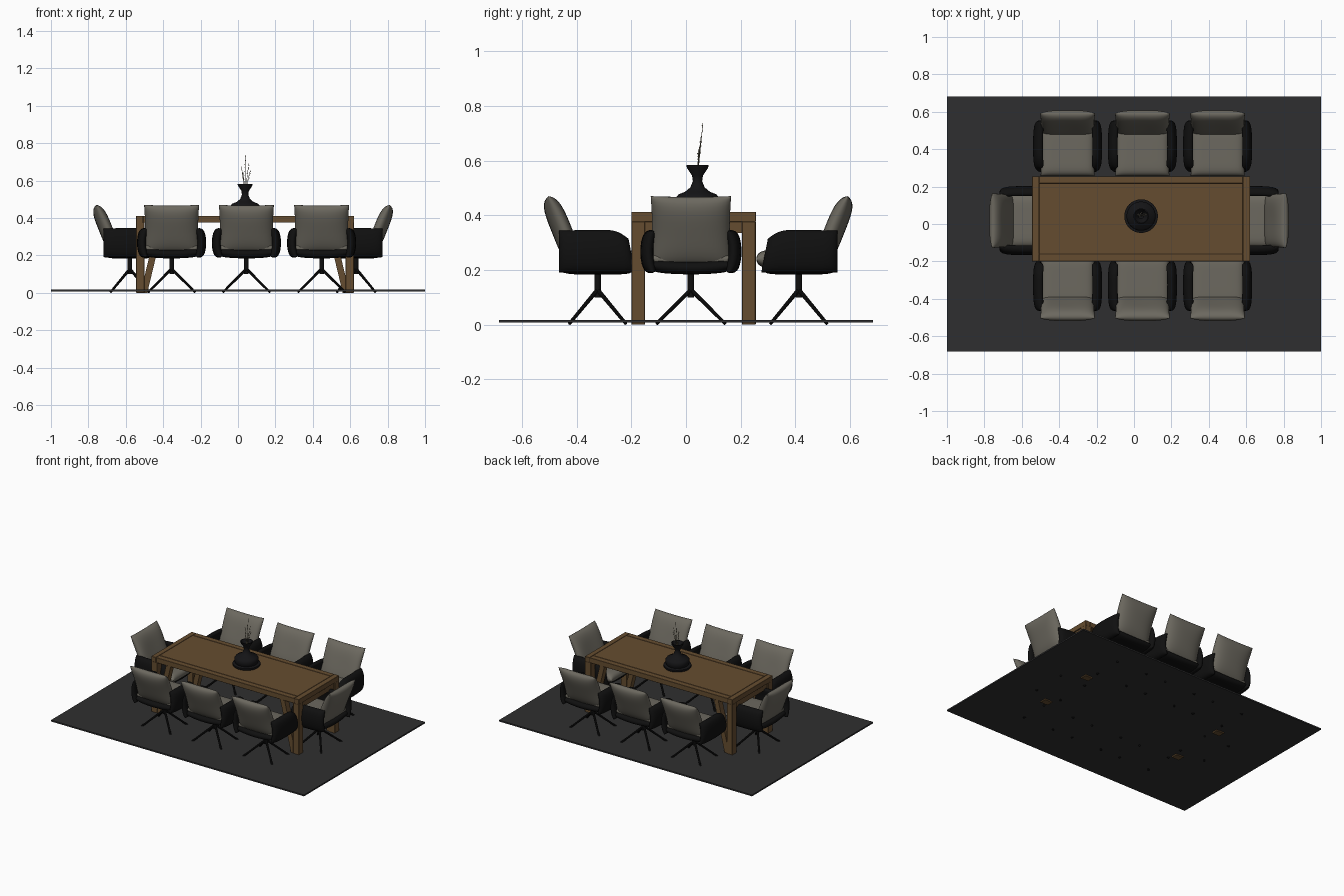
import bpy, bmesh, math, random
from mathutils import Vector, Matrix

random.seed(4)
cube = bpy.data.objects.get("Cube")
if cube:
    bpy.data.objects.remove(cube, do_unlink=True)


def material(name, rgb):
    m = bpy.data.materials.new(name)
    m.use_nodes = True
    m.diffuse_color = (*rgb, 1)
    m.node_tree.nodes["Principled BSDF"].inputs["Base Color"].default_value = (*rgb, 1)
    return m


WOOD = material("oak wood", (0.13, 0.073, 0.029))
SEAM = material("dark wood seam", (0.04, 0.022, 0.01))
FABRIC = material("grey fabric", (0.15, 0.14, 0.115))
BLACK = material("black shell", (0.005, 0.005, 0.005))
RUG = material("charcoal rug", (0.028, 0.028, 0.029))
VASE = material("black ceramic", (0.007, 0.007, 0.008))
DRIED = material("dried stems", (0.16, 0.14, 0.09))
PETAL = material("pale blossom", (0.4, 0.36, 0.27))


def finish(name, bm, mat, smooth=False):
    bmesh.ops.recalc_face_normals(bm, faces=bm.faces)
    mesh = bpy.data.meshes.new(name)
    bm.to_mesh(mesh)
    bm.free()
    mesh.materials.append(mat)
    for p in mesh.polygons:
        p.use_smooth = smooth
    obj = bpy.data.objects.new(name, mesh)
    bpy.context.scene.collection.objects.link(obj)
    return obj


def box(name, mat, lo, hi, bevel=0):
    bm = bmesh.new()
    lo, hi = Vector(lo), Vector(hi)
    bmesh.ops.create_cube(bm, size=1)
    for v in bm.verts:
        v.co = (lo + hi) / 2 + v.co * (hi - lo)
    if bevel:
        bmesh.ops.bevel(bm, geom=bm.edges[:], offset=bevel, segments=1, affect='EDGES')
    return finish(name, bm, mat)


def add_rod(bm, a, b, r1, r2, sides=10):
    a, b = Vector(a), Vector(b)
    turn = (b - a).to_track_quat('Z', 'Y').to_matrix().to_4x4()
    bmesh.ops.create_cone(bm, cap_ends=True, segments=sides, radius1=r1, radius2=r2,
                          depth=(b - a).length, matrix=Matrix.Translation((a + b) / 2) @ turn)


def pillow(name, mat, place, power, n=18):
    """Two grids welded at the rim; place maps (u, v, thickness) to a point."""
    bm = bmesh.new()
    ts = [math.sin(math.pi * (i / n - 0.5)) for i in range(n + 1)]
    for side in (-1, 1):
        rows = []
        for u in ts:
            rows.append([bm.verts.new(place(u, v, side * math.sqrt(
                max(0, (1 - abs(u) ** power) * (1 - abs(v) ** power))))) for v in ts])
        for r, s in zip(rows, rows[1:]):
            for j in range(n):
                bm.faces.new((r[j], s[j], s[j + 1], r[j + 1]))
    bmesh.ops.remove_doubles(bm, verts=bm.verts, dist=0.00005)
    return finish(name, bm, mat, True)


# Rug
box("rug", RUG, (-1, -0.683, 0.008), (1, 0.683, 0.018))

# Table: framed top on a core, splayed twin legs, end rails
X0, X1, Y0, Y1, TOP, EDGE, GAP = -0.545, 0.62, -0.2, 0.255, 0.412, 0.038, 0.003
box("table_core", SEAM, (X0 + .002, Y0 + .002, 0.38), (X1 - .002, Y1 - .002, TOP - 0.002))
box("table_centre_panel", WOOD, (X0 + EDGE, Y0 + EDGE + GAP, 0.377), (X1 - EDGE, Y1 - EDGE - GAP, TOP), 0.001)
for label, a, b in (("front", Y0, Y0 + EDGE), ("rear", Y1 - EDGE, Y1)):
    box(f"table_{label}_border", WOOD, (X0 + EDGE, a, 0.376), (X1 - EDGE, b, TOP), 0.001)
for label, a, b in (("right", X0, X0 + EDGE - GAP), ("left", X1 - EDGE + GAP, X1)):
    box(f"table_{label}_border", WOOD, (a, Y0, 0.376), (b, Y1, TOP), 0.001)
for xname, x, s in (("right", X0, 1), ("left", X1, -1)):
    xa, xb = sorted((x + s * 0.008, x + s * 0.038))
    box(f"table_{xname}_end_rail", WOOD, (xa, Y0 + 0.03, 0.335), (xb, Y1 - 0.03, 0.378))
    for yname, y in (("front", Y0), ("rear", Y1 - 0.05)):
        xa, xb = sorted((x, x + s * 0.045))
        box(f"table_{xname}_{yname}_post", WOOD, (xa, y, 0), (xb, y + 0.05, 0.378), 0.002)
        brace = box(f"table_{xname}_{yname}_brace", WOOD, (-.018, y + 0.004, 0), (.018, y + 0.046, 0.378))
        for v in brace.data.vertices:
            v.co.x += x + s * (0.042 + 0.24 * v.co.z)


# Chair parts, facing +y around the pedestal
def back_shape(u, v, w):
    x = 0.147 * u * (1 - 0.035 * (1 - v * v))
    z = 0.341 + 0.129 * v * (1 - 0.035 * (1 - u * u))
    return (x, -0.13 - 0.05 * v + 0.012 * (1 - v * v) * u * u + 0.034 * w, z + 0.012 * w)


def seat_shape(u, v, w):
    return (0.144 * u * (1 - 0.02 * (1 - v * v)), 0.02 + 0.135 * v, 0.24 + 0.033 * w)


def pan_shape(u, v, w):
    return (0.158 * u * math.sqrt(1 - 0.12 * v * v), 0.135 * v * math.sqrt(1 - 0.12 * u * u),
            0.208 + 0.01 * u * u + 0.024 * w)


def arm_shape(side):
    def shape(u, v, w):
        front = max(0, u - 0.3) / 0.7
        y = -0.002 + 0.139 * u - 0.012 * front * (v + 1) * (v > -1)
        z = 0.267 + 0.079 * v * math.sqrt(1 - 0.06 * u * u) - 0.03 * front ** 2 * (v + 1) / 2
        x = 0.163 - 0.016 * v * v - 0.008 * u * u + 0.022 * w
        return (side * x, y, z)
    return shape


parts = [pillow("chair_back_cushion", FABRIC, back_shape, 4),
         pillow("chair_seat_cushion", FABRIC, seat_shape, 8),
         pillow("chair_seat_pan", BLACK, pan_shape, 8),
         pillow("chair_right_arm", BLACK, arm_shape(-1), 8),
         pillow("chair_left_arm", BLACK, arm_shape(1), 8)]
bm = bmesh.new()
add_rod(bm, (0, 0, 0.1), (0, 0, 0.195), 0.012, 0.012, 14)
for sx in (-1, 1):
    for sy in (-1, 1):
        add_rod(bm, (0, 0, 0.128), (sx * 0.125, sy * 0.103, 0.004), 0.008, 0.006)
parts.append(finish("chair_pedestal", bm, BLACK))

# Place the eight chairs as linked copies
seats = [("right_end", -0.578, 0.018, -90), ("left_end", 0.632, 0.018, 90)]
for col, x in (("right", -0.355), ("middle", 0.045), ("left", 0.447)):
    seats += [(f"front_{col}", x, -0.323, 0), (f"rear_{col}", x, 0.412, 180)]
for i, (label, x, y, angle) in enumerate(seats):
    for part in parts:
        obj = part if i == len(seats) - 1 else part.copy()
        if obj is not part:
            bpy.context.scene.collection.objects.link(obj)
        obj.name = label + "_" + part.data.name
        obj.location = (x, y, 0)
        obj.rotation_euler.z = math.radians(angle)

# Vase, lathed from a profile
CX, CY = 0.038, 0.042
profile = [(0, .412), (.085, .412), (.09, .418), (.09, .428), (.072, .432), (.078, .445), (.078, .465),
           (.07, .476), (.045, .486), (.026, .502), (.017, .525), (.02, .545), (.038, .572),
           (.041, .583), (.036, .583), (.014, .545), (0, .54)]
bm = bmesh.new()
pts = [bm.verts.new((CX + r, CY, z)) for r, z in profile]
edges = [bm.edges.new(p) for p in zip(pts, pts[1:])]
bmesh.ops.spin(bm, geom=pts + edges, cent=(CX, CY, 0), axis=(0, 0, 1), angle=math.tau, steps=32)
bmesh.ops.remove_doubles(bm, verts=bm.verts, dist=0.0001)
vase = finish("vase", bm, VASE, True)
bpy.context.view_layer.objects.active = vase
vase.select_set(True)
bpy.ops.object.shade_smooth_by_angle(angle=math.radians(40))

# Dried sprigs with small blossoms
stems, buds = bmesh.new(), bmesh.new()
for dx, dy, top in ((0, .02, .737), (.02, .014, .69), (-.02, .012, .675), (.028, .008, .655), (-.01, .004, .64)):
    a, b = Vector((CX, CY, .54)), Vector((CX + dx, CY + dy, top))
    add_rod(stems, a, b, 0.0016, 0.001, 5)
    for k in range(5):
        p = a.lerp(b, 0.55 + 0.1 * k)
        p += Vector((random.uniform(-.004, .004), random.uniform(-.003, .003), 0))
        bmesh.ops.create_icosphere(buds, subdivisions=1, radius=0.0026, matrix=Matrix.Translation(p))
finish("dried_stems", stems, DRIED)
finish("blossoms", buds, PETAL)
